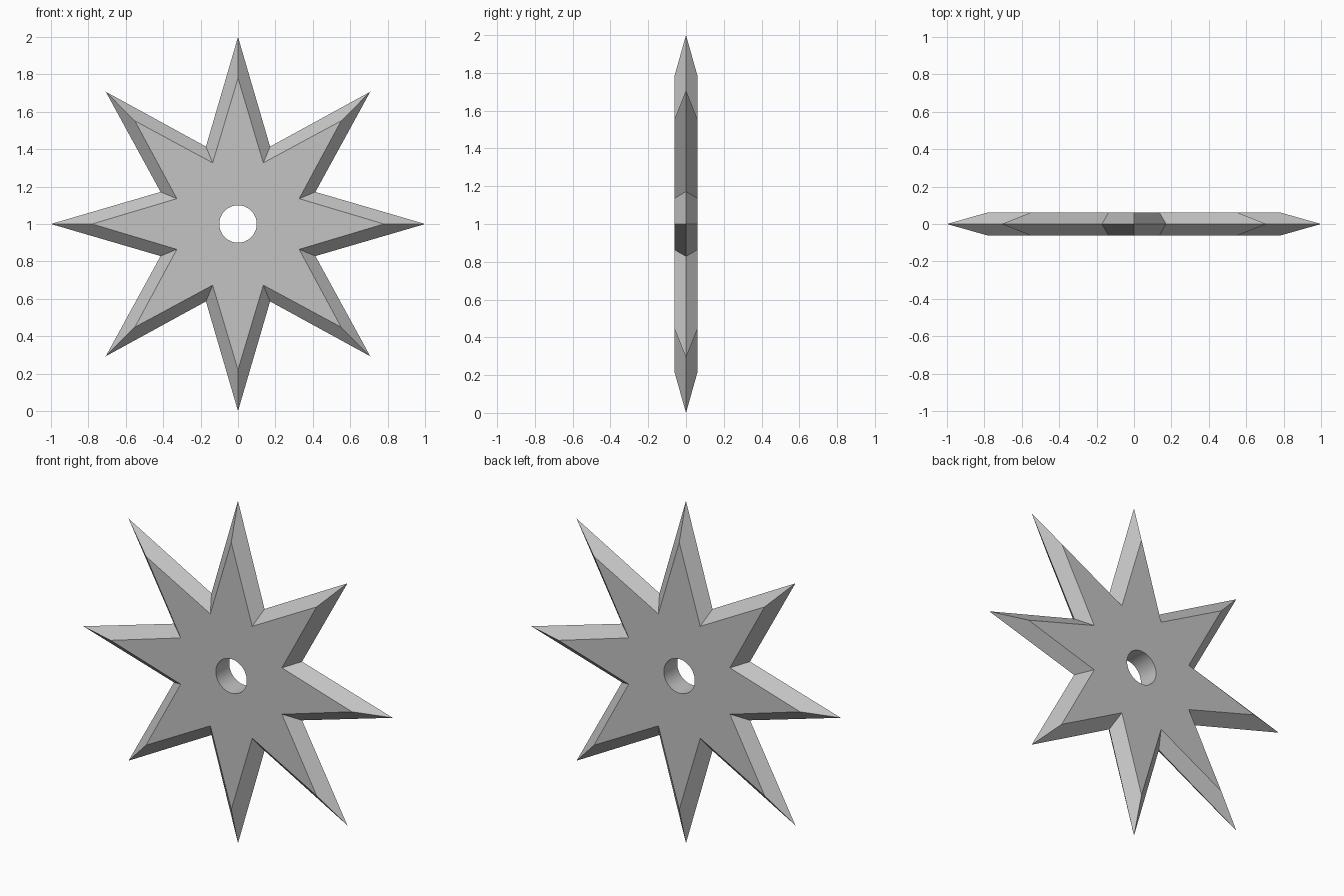
import bpy, bmesh
from math import sin, cos, pi, radians

cube = bpy.data.objects.get("Cube")
if cube:
    bpy.data.objects.remove(cube, do_unlink=True)

POINTS = 8          # spikes on the star
CORNERS = POINTS * 2
PER_EDGE = 3        # hole segments per star edge
HALF = 0.062        # half thickness
CENTRE = 1.0        # height of the hub

steel = bpy.data.materials.new("grey_steel")
steel.use_nodes = True
grey = (0.55, 0.55, 0.55, 1)
steel.diffuse_color = grey
steel.node_tree.nodes["Principled BSDF"].inputs["Base Color"].default_value = grey

bm = bmesh.new()


def ring(radii, count, y):
    """Closed ring facing the front, cycling through the given radii."""
    verts = []
    for i in range(count):
        a, r = 2 * pi * i / count, radii[i % len(radii)]
        verts.append(bm.verts.new((r * sin(a), y, CENTRE + r * cos(a))))
    return verts


def bridge(a, b):
    n = len(a)
    for i in range(n):
        j = (i + 1) % n
        bm.faces.new((a[i], a[j], b[j], b[i]))


# Sharp outer edge, bevels and flat faces on both sides
edge = ring((1.0, 0.448), CORNERS, 0)
holes = []
for y in (-HALF, HALF):
    flat = ring((0.78, 0.354), CORNERS, y)
    hole = ring((0.1,), CORNERS * PER_EDGE, y)
    bridge(edge, flat)
    for i in range(CORNERS):
        arc = [hole[(i * PER_EDGE + k) % len(hole)] for k in range(PER_EDGE + 1)]
        bm.faces.new([flat[(i + 1) % CORNERS], flat[i]] + arc)
    holes.append(hole)

# Wall of the centre hole
bridge(*holes)

bmesh.ops.recalc_face_normals(bm, faces=bm.faces)
mesh = bpy.data.meshes.new("star_blade")
bm.to_mesh(mesh)
bm.free()
mesh.materials.append(steel)
star = bpy.data.objects.new("star_blade", mesh)
bpy.context.collection.objects.link(star)

# Smooth hole wall, crisp bevels
bpy.ops.object.select_all(action='DESELECT')
star.select_set(True)
bpy.context.view_layer.objects.active = star
bpy.ops.object.shade_smooth_by_angle(angle=radians(25))
